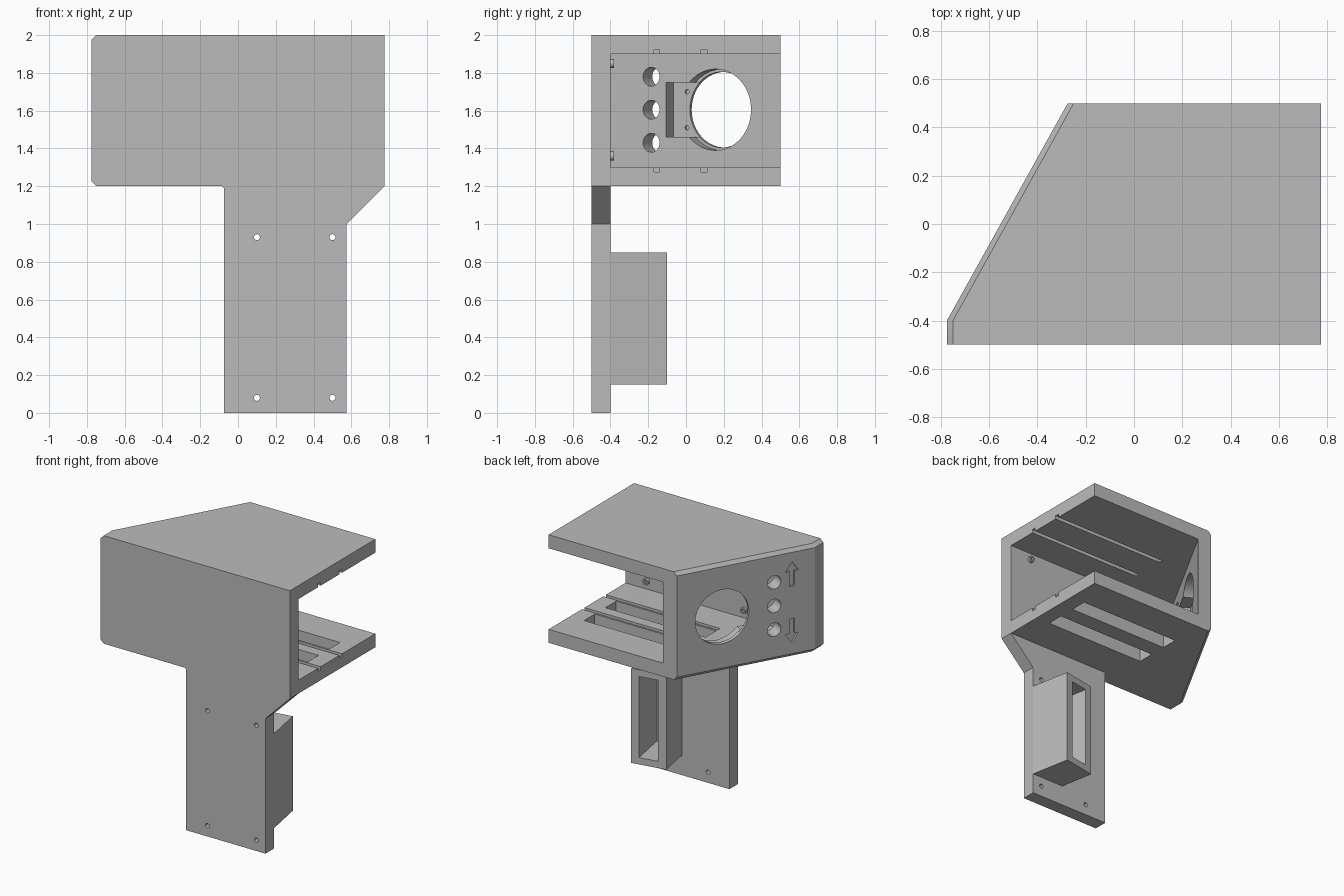
import bpy, bmesh
from math import cos, sin, tau, hypot
from mathutils import Matrix, Vector

old = bpy.data.objects.get("Cube")
if old:
    bpy.data.objects.remove(old, do_unlink=True)

grey = bpy.data.materials.new("plain grey")
grey.use_nodes = True
COLOUR = (0.5, 0.5, 0.5, 1)
grey.diffuse_color = COLOUR
grey.node_tree.nodes["Principled BSDF"].inputs["Base Color"].default_value = COLOUR


def loft(name, layers):
    """Closed solid through a stack of matching polygons."""
    bm = bmesh.new()
    rings = [[bm.verts.new(p) for p in layer] for layer in layers]
    n = len(rings[0])
    for a, b in zip(rings, rings[1:]):
        for i in range(n):
            j = (i + 1) % n
            bm.faces.new((a[i], a[j], b[j], b[i]))
    bm.faces.new(rings[0][::-1])
    bm.faces.new(rings[-1])
    bmesh.ops.recalc_face_normals(bm, faces=bm.faces)
    mesh = bpy.data.meshes.new(name)
    bm.to_mesh(mesh)
    bm.free()
    mesh.materials.append(grey)
    obj = bpy.data.objects.new(name, mesh)
    bpy.context.collection.objects.link(obj)
    return obj


def prism(name, outline, low, high, frame=Matrix()):
    """Outline in the frame's XY plane, extruded along its Z."""
    return loft(name, [[frame @ Vector((u, v, w)) for u, v in outline]
                       for w in (low, high)])


def circle(u, v, r, n=48):
    return [(u + r * cos(tau * i / n), v + r * sin(tau * i / n)) for i in range(n)]


def rect(u0, u1, v0, v1):
    return [(u0, v0), (u1, v0), (u1, v1), (u0, v1)]


def cut(obj, cutter):
    """Subtract the cutter and throw it away."""
    mod = obj.modifiers.new("cut", 'BOOLEAN')
    mod.operation, mod.solver, mod.object = 'DIFFERENCE', 'EXACT', cutter
    graph = bpy.context.evaluated_depsgraph_get()
    mesh = bpy.data.meshes.new_from_object(obj.evaluated_get(graph))
    obj.modifiers.clear()
    obj.data = mesh
    bpy.data.objects.remove(cutter, do_unlink=True)


# Frames: the front plane (x, z, depth forward) and the slanted wall (along, z, inward)
FRONT = Matrix(((1, 0, 0, 0), (0, 0, -1, 0), (0, 1, 0, 0), (0, 0, 0, 1)))
LEN = hypot(0.5, 0.9)
tx, ty = 0.5 / LEN, 0.9 / LEN
WALL = Matrix(((tx, 0, ty, -0.775), (ty, 0, -tx, -0.4), (0, 1, 0, 0), (0, 0, 0, 1)))
T = 0.1

# Housing: chamfered on the slanted side, hollow, open at the back and the left
def plan(shift, z):
    pts = [(-0.775 + shift, -0.5), (0.775, -0.5), (0.775, 0.5),
           (-0.275 + shift, 0.5), (-0.775 + shift, -0.4)]
    return [(x, y, z) for x, y in pts]

C = 0.025
housing = loft("housing", [plan(C, 1.2), plan(0, 1.2 + C), plan(0, 2 - C), plan(C, 2)])
inner = -0.775 + T / ty
cut(housing, prism("cutter", [(inner, -0.4), (1, -0.4), (1, 0.6),
                              (inner + tx / ty, 0.6)], 1.3, 1.9))

# Rail grooves in both plates, and slots through the floor
for y in (-0.155, 0.095):
    for z in (1.275, 1.85):
        cut(housing, prism("cutter", rect(-0.16, 0.9, y - 0.015, y + 0.015), z, z + 0.075))
    cut(housing, prism("cutter", rect(-0.16, 0.66, y + 0.03, y + 0.155), 1.1, 1.35))

# Lens opening with inner step, and a side pocket with two pilot holes
S, Z = 0.692, 1.605
cut(housing, prism("cutter", circle(S, Z, 0.2, 64), -0.1, 0.3, WALL))
cut(housing, prism("cutter", circle(S, Z, 0.215, 64), 0.03, 0.15, WALL))
cut(housing, prism("cutter", rect(0.393, S, Z - 0.145, Z + 0.145), 0.08 - 0.06, 0.15, WALL))
for dz in (-0.095, 0.095):
    cut(housing, prism("cutter", circle(0.475, Z + dz, 0.012, 16), 0.008, 0.05, WALL))

# Button holes
for dz in (-0.175, 0, 0.175):
    cut(housing, prism("cutter", circle(0.303, Z + dz, 0.05, 32), -0.1, 0.3, WALL))

# Engraved arrows pointing up and down
arrow = [(-0.02, -0.09), (0.02, -0.09), (0.02, 0.02), (0.05, 0.02),
         (0, 0.09), (-0.05, 0.02), (-0.02, 0.02)]
for d in (-1, 1):
    shape = [(0.17 + u, Z + d * (0.21 + v)) for u, v in arrow]
    cut(housing, prism("cutter", shape, -0.05, 0.015, WALL))

# Hollow screw bosses on the inside of the front plate
for x in (-0.2, 0.6):
    for z in (1.36, 1.85):
        boss = prism("screw_boss", circle(x, z, 0.023, 24), 0.38, 0.4, FRONT)
        cut(boss, prism("cutter", circle(x, z, 0.012, 16), 0.3, 0.395, FRONT))

# Leg plate with four screw holes
leg = prism("leg_plate", [(-0.075, 0), (0.575, 0), (0.575, 1), (0.775, 1.2),
                          (-0.085, 1.2), (-0.075, 1.19)], 0.4, 0.5, FRONT)
for x in (0.1, 0.5):
    for z in (0.08, 0.93):
        cut(leg, prism("cutter", circle(x, z, 0.016, 24), 0.3, 0.6, FRONT))

# Turned box on the back of the leg, with a pocket open to the rear
near, far = Vector((0.519, -0.1)), Vector((0.264, -0.147))
side = Vector((0.056, -0.3))
box = prism("leg_box", [near, near + side, (0.311, -0.4), far], 0.15, 0.85)
a, b = near.lerp(far, 0.22), near.lerp(far, 0.77)
cut(box, prism("cutter", [a - side * 0.3, a + side * 0.95, b + side * 0.8,
                          b - side * 0.3], 0.2, 0.8))

# Smooth bores, sharp edges
for obj in bpy.context.collection.objects:
    if obj.type == 'MESH' and grey.name in obj.data.materials:
        obj.data.shade_smooth()
        obj.data.set_sharp_from_angle(angle=0.5)
